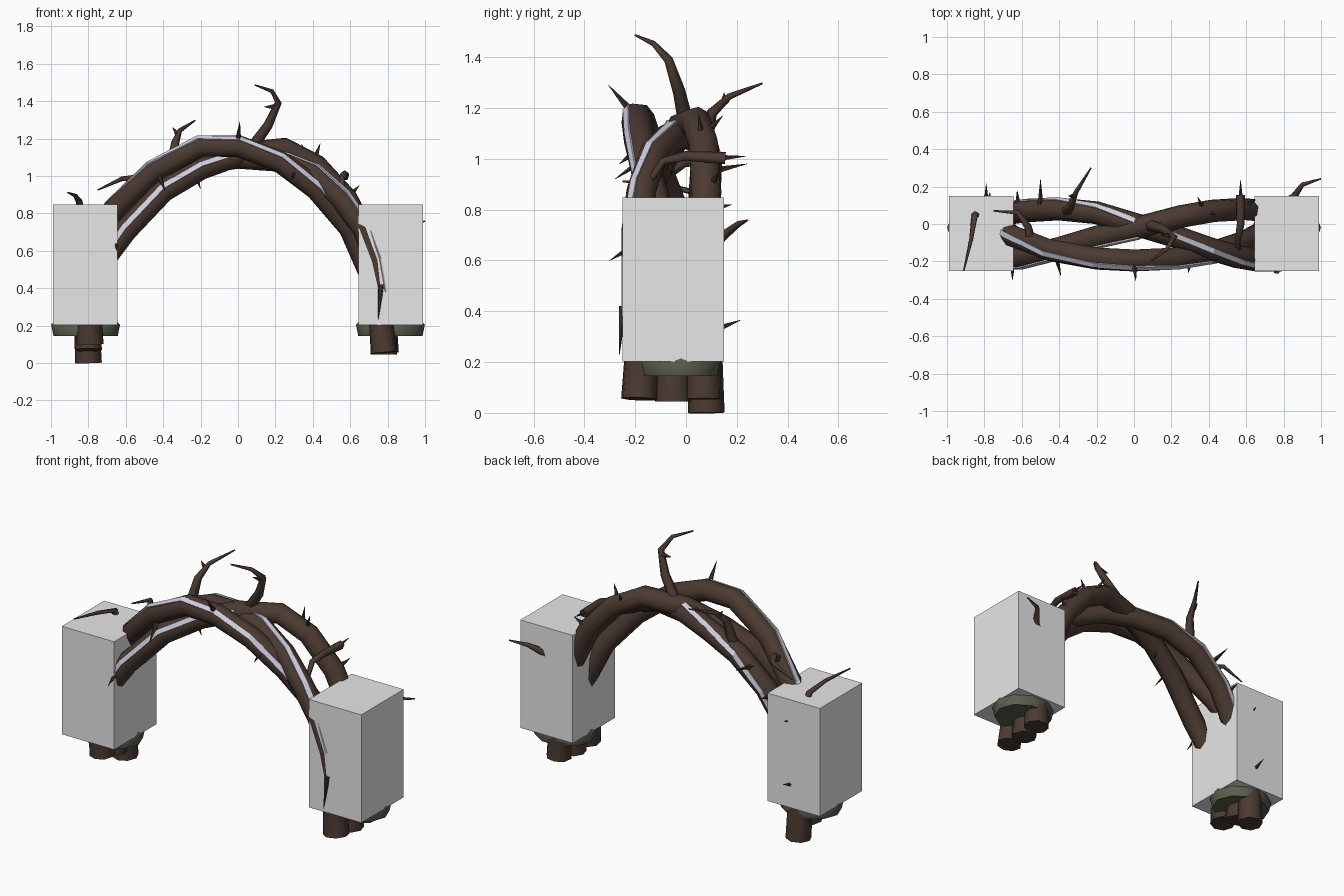
import bpy, bmesh, math
from mathutils import Vector as V

if "Cube" in bpy.data.objects:
    bpy.data.objects.remove(bpy.data.objects["Cube"])


def mat(name, r, g, b):
    m = bpy.data.materials.new(name)
    m.diffuse_color = (r, g, b, 1)
    m.use_nodes = True
    m.node_tree.nodes["Principled BSDF"].inputs["Base Color"].default_value = m.diffuse_color
    return m


BARK = mat("bark brown", .07, .042, .031)
THORN = mat("dark thorn", .045, .03, .022)
MOSS = mat("moss green", .1, .108, .074)
SILVER = mat("pale silver", .62, .62, .74)
STONE = mat("light grey", .8, .8, .8)


def finish(bm, name, m, smooth=False):
    bmesh.ops.recalc_face_normals(bm, faces=bm.faces[:])
    for f in bm.faces:
        f.smooth = smooth and len(f.verts) == 4   # end caps stay flat
    me = bpy.data.meshes.new(name)
    bm.to_mesh(me)
    bm.free()
    me.materials.append(m)
    o = bpy.data.objects.new(name, me)
    bpy.context.collection.objects.link(o)
    return o


def tangents(pts):
    n = len(pts) - 1
    return [(pts[min(i + 1, n)] - pts[max(i - 1, 0)]).normalized() for i in range(n + 1)]


def skin(bm, rings):
    """Join rings of points into a capped tube."""
    vs = [[bm.verts.new(p) for p in r] for r in rings]
    k = len(vs[0])
    for a, b in zip(vs, vs[1:]):
        for j in range(k):
            bm.faces.new((a[j], a[(j + 1) % k], b[(j + 1) % k], b[j]))
    bm.faces.new(vs[0])
    bm.faces.new(vs[-1])


def tube(bm, pts, radii, sides):
    pts = [V(p) for p in pts]
    ref = V((0, 1, 0)) if abs((pts[-1] - pts[0]).normalized().y) < .8 else V((0, 0, 1))
    rings = []
    for p, t, r in zip(pts, tangents(pts), radii):
        u = (ref - t * ref.dot(t)).normalized()
        w = t.cross(u)
        rings.append([p + r * (u * math.cos(a) + w * math.sin(a))
                      for a in (2 * math.pi * j / sides for j in range(sides))])
        ref = u
    skin(bm, rings)


def taper(n, a, b):
    return [a + (b - a) * i / (n - 1) for i in range(n)]


# three twisted vines forming the arch
vines = {
    "front_vine": [(-.8, .08, 0), (-.81, .075, .3), (-.78, .03, .6), (-.66, -.06, .82),
                   (-.45, -.14, 1.025), (-.2, -.185, 1.16), (0, -.195, 1.16), (.22, -.185, 1.08),
                   (.42, -.15, .93), (.6, -.09, .72), (.72, -.03, .45), (.78, -.05, .2), (.78, -.05, .045)],
    "crossing_vine": [(-.79, -.15, .1), (-.8, -.16, .3), (-.72, -.175, .55), (-.6, -.18, .71),
                      (-.4, -.13, .92), (-.2, -.07, 1.04), (.02, -.02, 1.12), (.25, .04, 1.145),
                      (.42, .07, 1.055), (.58, .08, .88), (.7, .07, .65), (.78, .07, .3), (.79, .07, .055)],
    "rear_vine": [(-.8, -.03, .07), (-.8, 0, .3), (-.72, .05, .6), (-.58, .07, .83),
                  (-.4, .08, .99), (-.2, .06, 1.07), (0, 0, 1.1), (.2, -.06, 1.085),
                  (.4, -.13, 1.01), (.55, -.175, .88), (.67, -.195, .72), (.735, -.194, .55),
                  (.77, -.19, .38), (.765, -.178, .22), (.78, -.185, .055)],
}


def vine_radii(n):
    return [.061 + .011 * abs(2 * i / (n - 1) - 1) ** 5 for i in range(n)]


for name, pts in vines.items():
    bm = bmesh.new()
    tube(bm, pts, vine_radii(len(pts)), 8)
    finish(bm, name, BARK, True)


# thin pale strips lying along the vines; dirs = facing at start, middle, end
def strip(name, vine, first, last, dirs):
    pts = [V(p) for p in vines[vine]]
    ts, rs = tangents(pts), vine_radii(len(pts))
    rings = []
    for i in range(first, last + 1):
        f = 2 * (i - first) / (last - first)
        k = min(int(f), 1)
        d = V(dirs[k]).lerp(V(dirs[k + 1]), f - k)
        d = (d - ts[i] * d.dot(ts[i])).normalized()
        s = ts[i].cross(d) * .014
        c = pts[i] + d * (rs[i] - .002)
        h = d * .004
        rings.append([c - s - h, c + s - h, c + s + h, c - s + h])
    bm = bmesh.new()
    skin(bm, rings)
    finish(bm, name, SILVER)


strip("front_strip", "front_vine", 2, 9, [(0, .1, 1), (0, -.7, .8), (0, -1, .5)])
strip("crossing_strip", "crossing_vine", 2, 6, [(0, -1, .5), (0, -1, .5), (0, -1, .3)])
strip("rear_strip", "rear_vine", 2, 12, [(0, 1, -.1), (0, .1, 1), (.5, -1, .4)])

# side shoots: path, start radius, end radius
shoots = [
    ([(.06, 0, 1.13), (.16, -.03, 1.27), (.215, -.07, 1.39), (.18, -.13, 1.455), (.09, -.2, 1.487)], .034, .004),
    ([(-.36, .07, 1.04), (-.335, .1, 1.18), (-.31, .17, 1.245), (-.23, .3, 1.297)], .032, .004),
    ([(-.8, .04, .65), (-.85, .05, .865), (-.87, -.08, .895), (-.91, -.25, .912)], .026, .004),
    ([(.74, .08, .62), (.85, .14, .69), (.9, .21, .745), (1, .242, .758)], .03, .004),
    ([(.57, .155, 1), (.57, 0, 1.01), (.555, -.09, .99), (.56, -.15, .9)], .026, .012),
    ([(-.55, -.1, .93), (-.57, -.01, .985), (-.62, .06, .985), (-.75, .07, .925)], .03, .004),
]
for i, (pts, a, b) in enumerate(shoots):
    bm = bmesh.new()
    tube(bm, pts, taper(len(pts), a, b), 5)
    finish(bm, f"side_shoot_{i + 1}", BARK, True)

# thorns: base point and tip
thorns = [
    ((0, -.22, 1.19), (.01, -.305, 1.29)), ((-.5, .1, .95), (-.5, .24, .98)),
    ((-.62, .1, .8), (-.625, .18, .82)), ((-.65, -.2, .66), (-.65, -.3, .6)),
    ((-.42, -.16, 1.0), (-.39, -.28, .92)), ((.37, .08, 1.1), (.34, .145, 1.17)),
    ((.3, -.2, 1.03), (.29, -.262, .98)), ((-.23, -.06, 1.02), (-.2, -.06, .93)),
    ((.41, .06, 1.09), (.44, .05, 1.175)), ((-.62, -.16, .67), (-.69, -.18, .59)),
    ((-.78, .1, .7), (-.77, .17, .72)), ((-.79, .1, .32), (-.79, .215, .365)),
    ((.2, -.06, 1.37), (.14, -.06, 1.37)), ((-.32, .15, 1.22), (-.35, .15, 1.26)),
    ((.57, .1, 1), (.57, .235, 1.01)), ((.6, .1, .9), (.65, .13, .95)),
    ((.765, -.25, .42), (.75, -.262, .23)),
]
bm = bmesh.new()
for base, tip in thorns:
    tube(bm, [base, tip], (.017, .001), 5)
finish(bm, "thorns", THORN)

# stone blocks and mossy collars at both feet
for side, sx in (("left", -1), ("right", 1)):
    bm = bmesh.new()
    bmesh.ops.create_cube(bm, size=1)
    for v in bm.verts:
        v.co = V((sx * .817 + v.co.x * .346, -.05 + v.co.y * .4, .525 + v.co.z * .645))
    finish(bm, f"{side}_block", STONE)

    bm = bmesh.new()
    skin(bm, [[V((sx * .815 + rx * math.cos(a), -.02 + ry * math.sin(a), z))
               for a in (2 * math.pi * j / 10 for j in range(10))]
              for rx, ry, z in ((.172, .15, .145), (.184, .165, .205), (.17, .15, .22))])
    finish(bm, f"{side}_moss_collar", MOSS, True)
